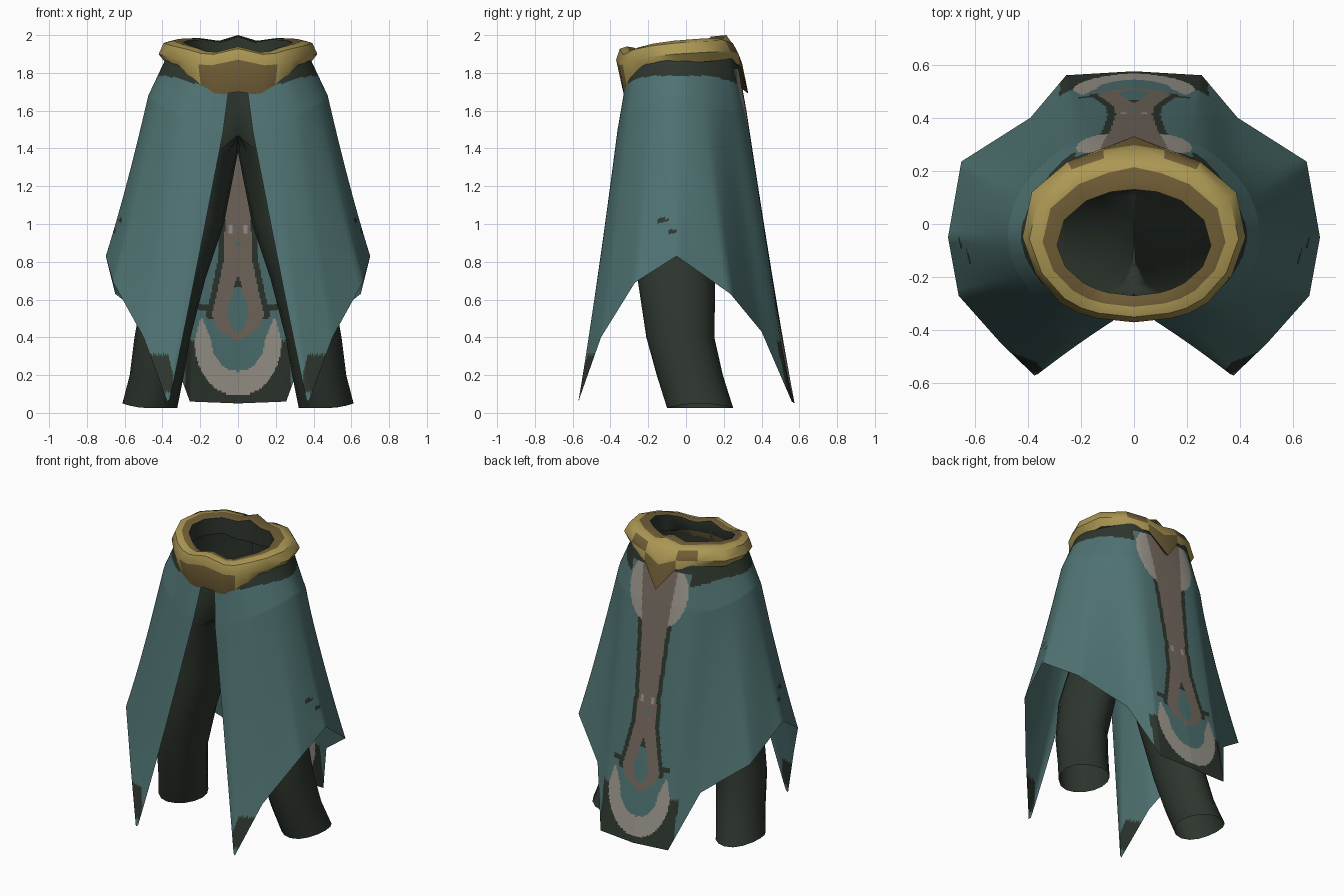
import bpy, bmesh, math
from mathutils import Vector

if "Cube" in bpy.data.objects:
    bpy.data.objects.remove(bpy.data.objects["Cube"])


def srgb(r, g, b):
    return [((c / 255 + 0.055) / 1.055) ** 2.4 for c in (r, g, b)] + [1]


def material(name, *rgb):
    m = bpy.data.materials.new(name)
    m.diffuse_color = srgb(*rgb)
    m.use_nodes = True
    m.node_tree.nodes["Principled BSDF"].inputs["Base Color"].default_value = m.diffuse_color
    return m


TEAL, DARK, TAUPE, GREY, GOLD, BRONZE = range(6)
MATS = [material("teal_cloth", 79, 115, 114), material("dark_green", 46, 54, 46),
        material("taupe", 118, 107, 96), material("pale_grey", 157, 152, 142),
        material("gold", 172, 152, 84), material("dark_bronze", 113, 94, 55)]


def mirrored_object(name, bm, angle):
    """Turn a right half into a whole, smooth-shaded object."""
    bmesh.ops.recalc_face_normals(bm, faces=bm.faces)
    me = bpy.data.meshes.new(name)
    bm.to_mesh(me)
    bm.free()
    for m in MATS:
        me.materials.append(m)
    ob = bpy.data.objects.new(name, me)
    bpy.context.collection.objects.link(ob)
    mod = ob.modifiers.new("mirror", 'MIRROR')
    mod.merge_threshold = 0.0005
    bpy.ops.object.select_all(action='DESELECT')
    ob.select_set(True)
    bpy.context.view_layer.objects.active = ob
    bpy.ops.object.shade_smooth_by_angle(angle=math.radians(angle))
    return ob


def grid_faces(bm, rows, closed=False):
    """Bridge equal rows of vertices; yields (face, row, column)."""
    for i in range(len(rows) - 1):
        n = len(rows[i])
        for j in range(n if closed else n - 1):
            k = (j + 1) % n
            yield bm.faces.new((rows[i][j], rows[i][k], rows[i + 1][k], rows[i + 1][j])), i, j


def ramp(points, t):
    """Piecewise linear lookup, with keys falling."""
    for (a, va), (b, vb) in zip(points, points[1:]):
        if b <= t <= a:
            return va + (vb - va) * (a - t) / (a - b)
    return 0


# ---- Skirt: (top, shoulder, hem) control points from back centre to front edge
COLUMNS = [
    [(0, .27, 1.88), (0, .32, 1.6), (0, .575, .05)],
    [(.19, .25, 1.88), (.215, .305, 1.6), (.255, .56, .06)],
    [(.28, .18, 1.88), (.35, .22, 1.6), (.39, .40, .43)],
    [(.35, .07, 1.88), (.44, .10, 1.64), (.65, .235, .63)],
    [(.385, -.05, 1.87), (.475, -.05, 1.68), (.70, -.05, .83)],
    [(.35, -.17, 1.86), (.43, -.20, 1.64), (.66, -.27, .69)],
    [(.26, -.27, 1.84), (.32, -.31, 1.58), (.50, -.45, .40)],
    [(.15, -.31, 1.80), (.19, -.355, 1.52), (.375, -.57, .06)],
    [(.04, -.31, 1.78), (.08, -.365, 1.48), (.362, -.565, .07)],
]
SHOULDER = 0.17


def column_point(c, v):
    a, b, d = (Vector(p) for p in COLUMNS[c])
    if v < SHOULDER:
        return a.lerp(b, v / SHOULDER)
    s = (v - SHOULDER) / (1 - SHOULDER)
    p = b.lerp(d, s)
    sag = .06 * s * (1 - s)                      # slight inward sag of the cloth
    return Vector((p.x * (1 - sag), p.y * (1 - sag), p.z))


def skirt_point(c, t, v):
    last = len(COLUMNS) - 1
    p1, p2 = column_point(c, v), column_point(c + 1, v)
    p0 = column_point(c - 1, v) if c else Vector((-p2.x, p2.y, p2.z))
    p3 = column_point(min(c + 2, last), v)
    curve = p1 + 0.5 * t * (p2 - p0 + t * (2 * p0 - 5 * p1 + 4 * p2 - p3 + t * (3 * (p1 - p2) + p3 - p0)))
    return curve.lerp(p1.lerp(p2, t), v ** 2)     # straight hem, rounded above


BAND = [(1.9, .14), (1.6, .11), (1.4, .09), (1.0, .068), (.8, .078), (.62, .115),
        (.52, .14), (.44, .10), (.38, 0)]
# small dark wear marks on the sides: (y, z, half length, half height)
MARKS = [(-.13, 1.02, .03, .014), (-.075, .96, .02, .012)]


def skirt_colour(p):
    a, z = abs(p.x), p.z
    # dark waist edge, front tips and side marks
    if z > (1.82 if p.y > .2 and a < .22 else min(1.785, 1.68 + .28 * a)):
        return DARK
    if p.y < -.4:
        return DARK if .11 < z < .31 and a > .345 + max(0, z - .2) * .2 else TEAL
    if p.y < .2:
        worn = any(((p.y - y) / h) ** 2 + ((z - c) / k) ** 2 < 1 for y, c, h, k in MARKS)
        return DARK if worn else TEAL
    # embroidered back panel
    w = ramp(BAND, z)
    if .43 < z < .72:
        drop = .055 * math.sqrt((z - .43) / .08) if z < .51 else .055 * (.72 - z) / .21 + .006
        if a < drop:
            return TEAL if z < .67 else DARK
    if .95 < z < .99 and .03 < a < .05:
        return GREY
    if .885 < z < .91 and a < .012:
        return TEAL
    if a < w:
        return TAUPE
    if z > 1.47 and a < w + .10 * math.sqrt(max(0, math.sin((z - 1.47) / .37 * math.pi))):
        return GREY
    if .5 < z < 1.52 and a < w + .03 or .54 < z < .575 and a < .21:
        return DARK
    # pale horseshoe around a teal field
    if z < .50:
        d = min(0, z - .38)
        rise = max(0, z - .38)
        if (a / (.14 + .4 * rise)) ** 2 + (d / .16) ** 2 < 1:
            return TEAL
        if (a / (.23 - .25 * rise)) ** 2 + (d / .29) ** 2 < 1:
            return GREY
    return DARK if z < .38 and a < .28 else TEAL


bm = bmesh.new()
samples = []
for c in range(len(COLUMNS) - 1):
    n = (32, 16, 8, 10, 10, 8, 14, 4)[c]
    samples += [(c, k / n) for k in range(n)]
samples.append((len(COLUMNS) - 2, 1.0))
ROWS = 170
rows = [[bm.verts.new(skirt_point(c, t, r / ROWS)) for c, t in samples] for r in range(ROWS + 1)]
for f, i, j in grid_faces(bm, rows):
    f.material_index = skirt_colour(f.calc_center_median())
mirrored_object("skirt", bm, 60)

# ---- Trousers: rings of (z, centre x, centre y, radius x, radius y), cut at the middle,
# open at the waist and at the ankles
RINGS = [(1.9, 0, -.06, .31, .22), (1.65, .03, -.06, .32, .24), (1.47, .09, -.06, .27, .235),
         (1.38, .175, -.06, .18, .23), (1.0, .235, -.055, .16, .21), (.7, .335, -.05, .16, .205),
         (.4, .40, -.03, .148, .18), (.2, .43, .02, .143, .175), (.025, .467, .075, .145, .175)]
SIDES = 16
bm = bmesh.new()
rows = []
for z, cx, cy, rx, ry in RINGS:
    ring = []
    for k in range(SIDES):
        a = 2 * math.pi * k / SIDES
        tilt = .025 * max(0, math.cos(a)) ** 2 if z < .1 else 0
        ring.append(bm.verts.new((max(0, cx + rx * math.cos(a)), cy + ry * math.sin(a), z + tilt)))
    rows.append(ring)
for f, i, j in list(grid_faces(bm, rows, closed=True)):
    f.material_index = DARK
inner = [f for f in bm.faces if all(v.co.x < 1e-4 for v in f.verts)]
bmesh.ops.delete(bm, geom=inner, context='FACES')
mirrored_object("trousers", bm, 50)

# ---- Belt: stations front to back (x, y, top z, bottom z, middle scale, bottom scale)
STATIONS = [(0, -.37, 1.94, 1.70, 1, .9), (.14, -.355, 1.91, 1.68, 1, .92),
            (.21, -.335, 1.915, 1.735, 1, .94), (.28, -.295, 1.935, 1.785, 1, .95),
            (.37, -.19, 1.955, 1.84, 1, .93), (.42, -.05, 1.97, 1.85, 1, .91),
            (.385, .12, 1.98, 1.86, 1, .93), (.25, .235, 1.985, 1.87, 1, .95),
            (.12, .29, 1.97, 1.84, .96, .98), (0, .33, 2.0, 1.69, .9, 1)]
bm = bmesh.new()
rows = []
for i, (x, y, zt, zb, ms, bs) in enumerate(STATIONS):
    a = math.atan2(x / .42, -(y + .03) / .35)
    ix, iy = .29 * math.sin(a), -.07 - .20 * math.cos(a)
    mid = zt - (.07 if i < 9 else .15)
    profile = [(ix, iy, max(zb, 1.84)), (ix, iy, zt - .008),
               (ix + .42 * (x - ix), iy + .42 * (y - iy), zt),
               (ix + .8 * (x - ix), iy + .8 * (y * ms - iy), zt - .012 - (.06 if i == 9 else 0)),
               (x * ms, y * ms, mid), (x * bs, y * bs, zb)]
    rows.append([bm.verts.new(p) for p in profile])
for f, i, j in grid_faces(bm, rows, closed=True):
    if j == 0:
        f.material_index = DARK
    elif j in (1, 5) or (j == 4 and i in (0, 1, 8)) or (j == 3 and i == 7):
        f.material_index = BRONZE
    else:
        f.material_index = GOLD
mirrored_object("belt", bm, 50)
